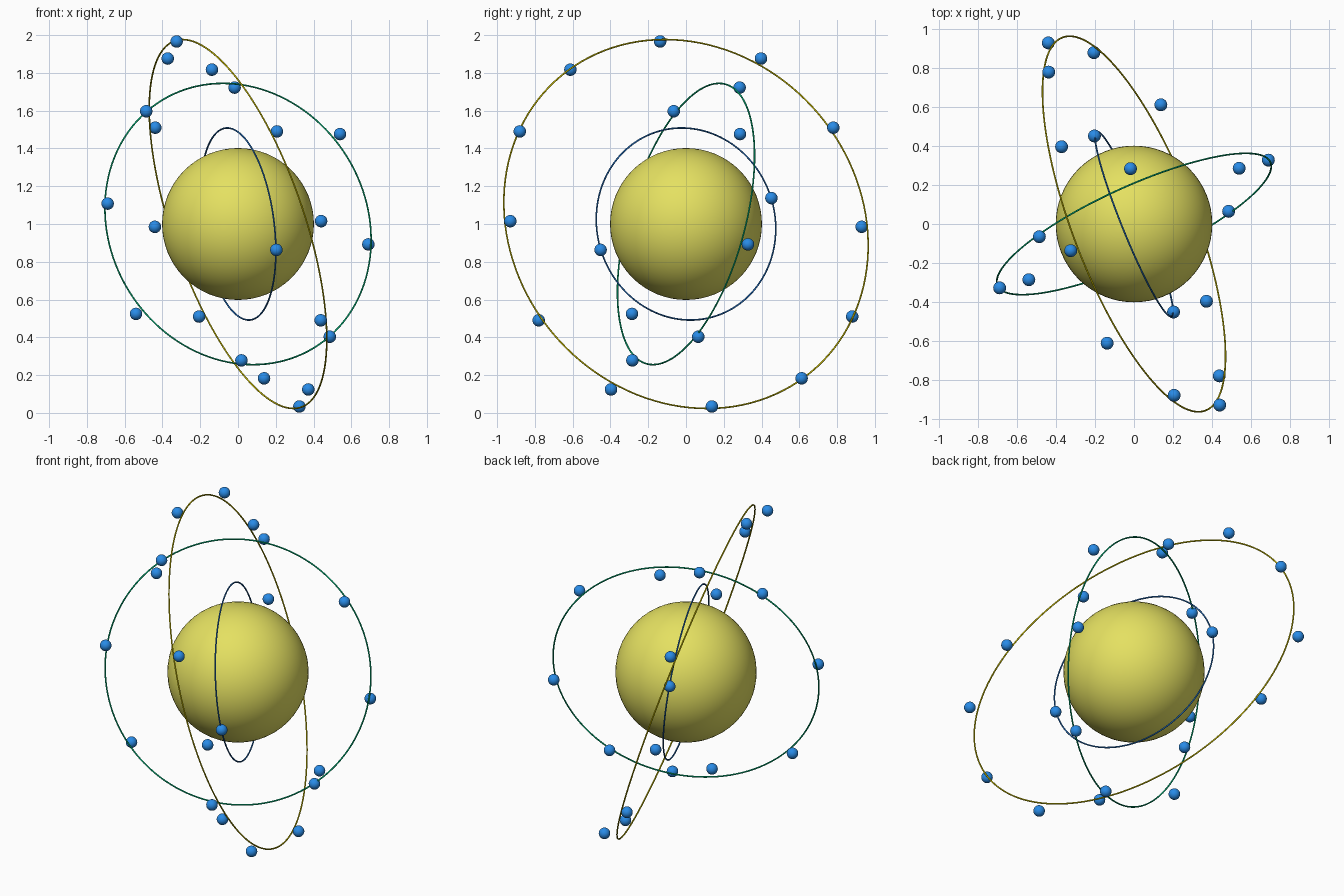
import bpy
from mathutils import Vector

cube = bpy.data.objects.get("Cube")
if cube:
    bpy.data.objects.remove(cube, do_unlink=True)

CENTRE = Vector((0, 0, 1))


def material(name, colour):
    mat = bpy.data.materials.new(name)
    mat.use_nodes = True
    mat.diffuse_color = (*colour, 1)
    mat.node_tree.nodes["Principled BSDF"].inputs["Base Color"].default_value = (*colour, 1)
    return mat


yellow = material("yellow", (0.78, 0.75, 0.12))
blue = material("blue", (0.022, 0.26, 0.8))
gold = material("gold", (0.62, 0.53, 0.0))
green = material("green", (0.0, 0.46, 0.19))
royal_blue = material("royal blue", (0.015, 0.15, 0.5))


def finish(name, mat):
    obj = bpy.context.object
    obj.name = name
    obj.data.name = name
    obj.data.materials.append(mat)
    bpy.ops.object.shade_smooth()
    return obj


def ball(name, offset, radius, mat, segments):
    bpy.ops.mesh.primitive_uv_sphere_add(
        segments=segments, ring_count=segments // 2,
        radius=radius, location=CENTRE + Vector(offset))
    return finish(name, mat)


def orbit(name, normal, radius, mat):
    turn = Vector(normal).to_track_quat("Z", "Y").to_euler()
    bpy.ops.mesh.primitive_torus_add(
        major_segments=128, minor_segments=8, major_radius=radius,
        minor_radius=0.0045, location=CENTRE, rotation=turn)
    return finish(name, mat)


# Central nucleus
ball("nucleus", (0, 0, 0), 0.402, yellow, 64)

# Tilted orbit rings, each given by the normal of its plane
orbit("outer_orbit", (0.889, 0.341, 0.306), 1.026, gold)
orbit("middle_orbit", (0.40, -0.881, 0.25), 0.769, green)
orbit("inner_orbit", (0.92, 0.372, 0.12), 0.512, royal_blue)

# Electrons come in pairs on opposite sides of the nucleus
shells = {
    "inner": [(-0.203, 0.452, 0.137)],
    "middle": [(-0.018, 0.284, 0.722), (-0.486, -0.065, 0.597),
               (0.54, 0.286, 0.476), (-0.69, -0.328, 0.108)],
    "outer": [(-0.325, -0.137, 0.966), (-0.138, -0.612, 0.817),
              (-0.372, 0.397, 0.876), (-0.438, 0.78, 0.51),
              (0.206, -0.88, 0.49), (0.44, -0.93, 0.015)],
}
for shell, places in shells.items():
    for i, place in enumerate(places):
        for side, sign in (("a", 1), ("b", -1)):
            ball(f"{shell}_electron_{i + 1}{side}", sign * Vector(place), 0.033, blue, 24)
